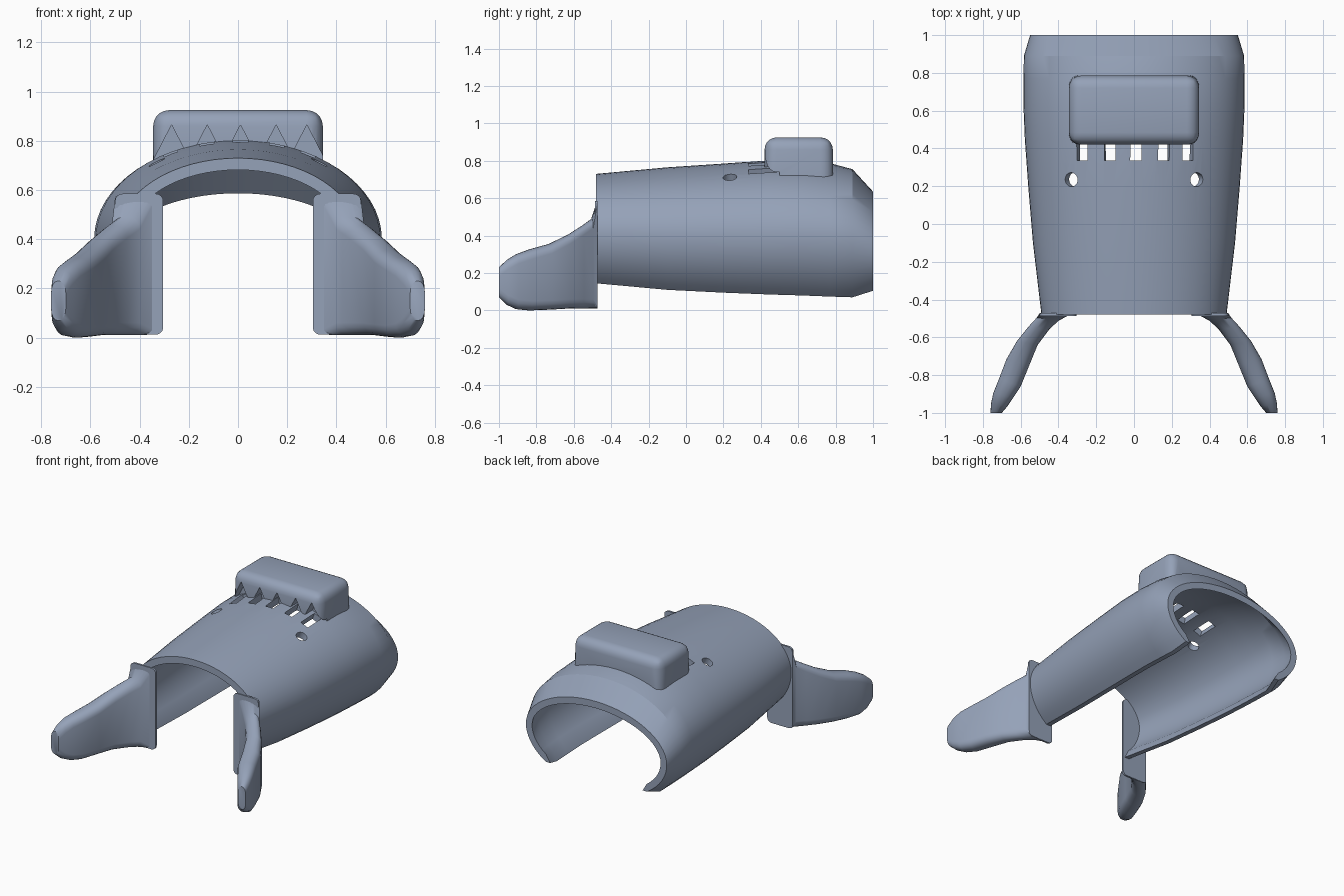
import bpy, bmesh, math
from mathutils import Vector, Matrix

if "Cube" in bpy.data.objects:
    bpy.data.objects.remove(bpy.data.objects["Cube"])

mat = bpy.data.materials.new("blue_grey")
mat.diffuse_color = (0.30, 0.36, 0.48, 1)
mat.use_nodes = True
mat.node_tree.nodes["Principled BSDF"].inputs["Base Color"].default_value = mat.diffuse_color


def make(name, bm):
    bmesh.ops.recalc_face_normals(bm, faces=bm.faces)
    me = bpy.data.meshes.new(name)
    bm.to_mesh(me)
    bm.free()
    me.materials.append(mat)
    ob = bpy.data.objects.new(name, me)
    bpy.context.collection.objects.link(ob)
    return ob


def loft(rings):
    """Skin closed rings of equal length and cap both ends."""
    bm = bmesh.new()
    vs = [[bm.verts.new(p) for p in r] for r in rings]
    n = len(vs[0])
    for a, b in zip(vs, vs[1:]):
        for i in range(n):
            j = (i + 1) % n
            bm.faces.new((a[i], a[j], b[j], b[i]))
    bm.faces.new(vs[0])
    bm.faces.new(vs[-1])
    return bm


def smooth(ob, angle=30):
    bpy.ops.object.select_all(action='DESELECT')
    ob.select_set(True)
    bpy.context.view_layer.objects.active = ob
    bpy.ops.object.shade_smooth_by_angle(angle=math.radians(angle))


def cut(ob, cutters):
    bpy.context.view_layer.objects.active = ob
    for c in cutters:
        m = ob.modifiers.new("cut", 'BOOLEAN')
        m.operation = 'DIFFERENCE'
        m.solver = 'EXACT'
        m.object = c
        bpy.ops.object.modifier_apply(modifier=m.name)
    for c in cutters:
        bpy.data.objects.remove(c)


# Arched shell: y, half width, top z, widest z, bottom z
STATIONS = [(-0.48, 0.49, 0.73, 0.41, 0.145), (-0.1, 0.535, 0.765, 0.40, 0.11),
            (0.2, 0.56, 0.785, 0.40, 0.095), (0.45, 0.578, 0.803, 0.40, 0.085),
            (0.62, 0.585, 0.80, 0.40, 0.08), (0.77, 0.585, 0.787, 0.395, 0.074),
            (0.89, 0.583, 0.755, 0.385, 0.07), (1.0, 0.55, 0.635, 0.335, 0.105)]
END = math.radians(44)
THICK = 0.048
SEG = 48


def arch(y, w, top, mid, bot):
    low = (mid - bot) / math.sin(END)
    def arc(t):
        pts = []
        for i in range(SEG + 1):
            a = -END + (math.pi + 2 * END) * i / SEG
            r = top - mid if math.sin(a) > 0 else low
            z = mid + (r - t) * math.sin(a)
            pts.append((((w - t) * math.cos(a)), y, z))
        # keep both lips level with the bottom edge
        pts[0] = (pts[0][0], y, bot)
        pts[-1] = (pts[-1][0], y, bot)
        return pts
    return arc(0) + arc(THICK)[::-1]


shell = make("arched_shell", loft([arch(*s) for s in STATIONS]))


def surface(x):
    """Shell height and outward tilt near the housing."""
    w, r, mid = 0.578, 0.403, 0.40
    z = mid + r * math.sqrt(1 - (x / w) ** 2)
    return z, math.atan2(x / w ** 2, (z - mid) / r ** 2)


# Round holes and slots through the shell
SLOT_X = [-0.27, -0.125, 0.01, 0.155, 0.28]
cutters = []
for x in (-0.335, 0.335):
    z, tilt = surface(x)
    bm = bmesh.new()
    bmesh.ops.create_cone(bm, cap_ends=True, segments=24, radius1=0.037, radius2=0.037, depth=0.3,
                          matrix=Matrix.Translation((x, 0.235, z - 0.01)) @ Matrix.Rotation(tilt, 4, 'Y'))
    cutters.append(make("hole_cutter", bm))
for x in SLOT_X:
    z, tilt = surface(x)
    bm = bmesh.new()
    bmesh.ops.create_cube(bm, size=1, matrix=Matrix.Translation((x, 0.41, z - 0.02))
                          @ Matrix.Rotation(tilt, 4, 'Y') @ Matrix.Diagonal((0.06, 0.15, 0.15, 1)))
    cutters.append(make("slot_cutter", bm))
cut(shell, cutters)
smooth(shell)

# Rounded housing on top, with an underside that follows the shell
W, Y0, Y1, TOP = 0.345, 0.42, 0.785, 0.925
xs = [W * (i / 8 - 1) for i in range(17)]
under = [(x, surface(x)[0] - 0.022) for x in xs]
profile = under + [(W, TOP), (-W, TOP)]
bm = loft([[(x, y, z) for x, z in profile] for y in (Y0, Y1)])
edges = [e for e in bm.edges
         if any(v.co.z > TOP - 0.001 for v in e.verts)]
bmesh.ops.bevel(bm, geom=edges, offset=0.065, segments=5, profile=0.5, affect='EDGES')
housing = make("top_housing", bm)

# Pointed notches in the front of the housing
cutters = []
for x in SLOT_X:
    tri = [(x, 0.865), (x - 0.075, 0.72), (x + 0.075, 0.72)]
    cutters.append(make("notch_cutter", loft([[(a, y, z) for a, z in tri] for y in (0.38, 0.5)])))
cut(housing, cutters)
smooth(housing)

# Curved wings: inner x, inner y, outer x, outer y, bottom z, top z
WING = [(0.33, -0.476, 0.50, -0.474, 0.01, 0.585), (0.40, -0.512, 0.515, -0.496, 0.01, 0.49),
        (0.45, -0.56, 0.56, -0.545, 0.011, 0.455), (0.51, -0.64, 0.62, -0.62, 0.01, 0.405),
        (0.555, -0.75, 0.675, -0.715, 0.004, 0.355), (0.60, -0.86, 0.715, -0.82, 0.0, 0.325),
        (0.64, -0.92, 0.745, -0.895, 0.007, 0.30), (0.67, -0.965, 0.757, -0.95, 0.03, 0.27),
        (0.70, -1.0, 0.76, -1.0, 0.07, 0.23)]


def wing_ring(side, xi, yi, xo, yo, zb, zt):
    ring = []
    rz = 0.05 if yi < -0.5 else 0.015
    for cu, cz, a0 in ((0.58, zt - rz, 0), (0.42, zt - rz, 90), (0.42, zb + rz, 180), (0.58, zb + rz, 270)):
        for k in range(5):
            a = math.radians(a0 + 22.5 * k)
            u = cu + 0.42 * math.cos(a)
            ring.append((side * (xi + (xo - xi) * u), yi + (yo - yi) * u, cz + rz * math.sin(a)))
    return ring


for side, label in ((-1, "left"), (1, "right")):
    wing = make(label + "_wing", loft([wing_ring(side, *s) for s in WING]))
    smooth(wing, 40)
    # Flat mounting pad against the shell's front edge
    bm = bmesh.new()
    bmesh.ops.create_cube(bm, size=1, matrix=Matrix.Translation((side * 0.402, -0.479, 0.2985))
                          @ Matrix.Diagonal((0.196, 0.014, 0.573, 1)))
    # taper the outer top corner and round the upright corners
    edges = [e for e in bm.edges if abs(e.verts[0].co.y - e.verts[1].co.y) > 0.01]
    bmesh.ops.bevel(bm, geom=edges, offset=0.03, segments=4, profile=0.5, affect='EDGES')
    pad = make(label + "_mounting_pad", bm)
    smooth(pad)
